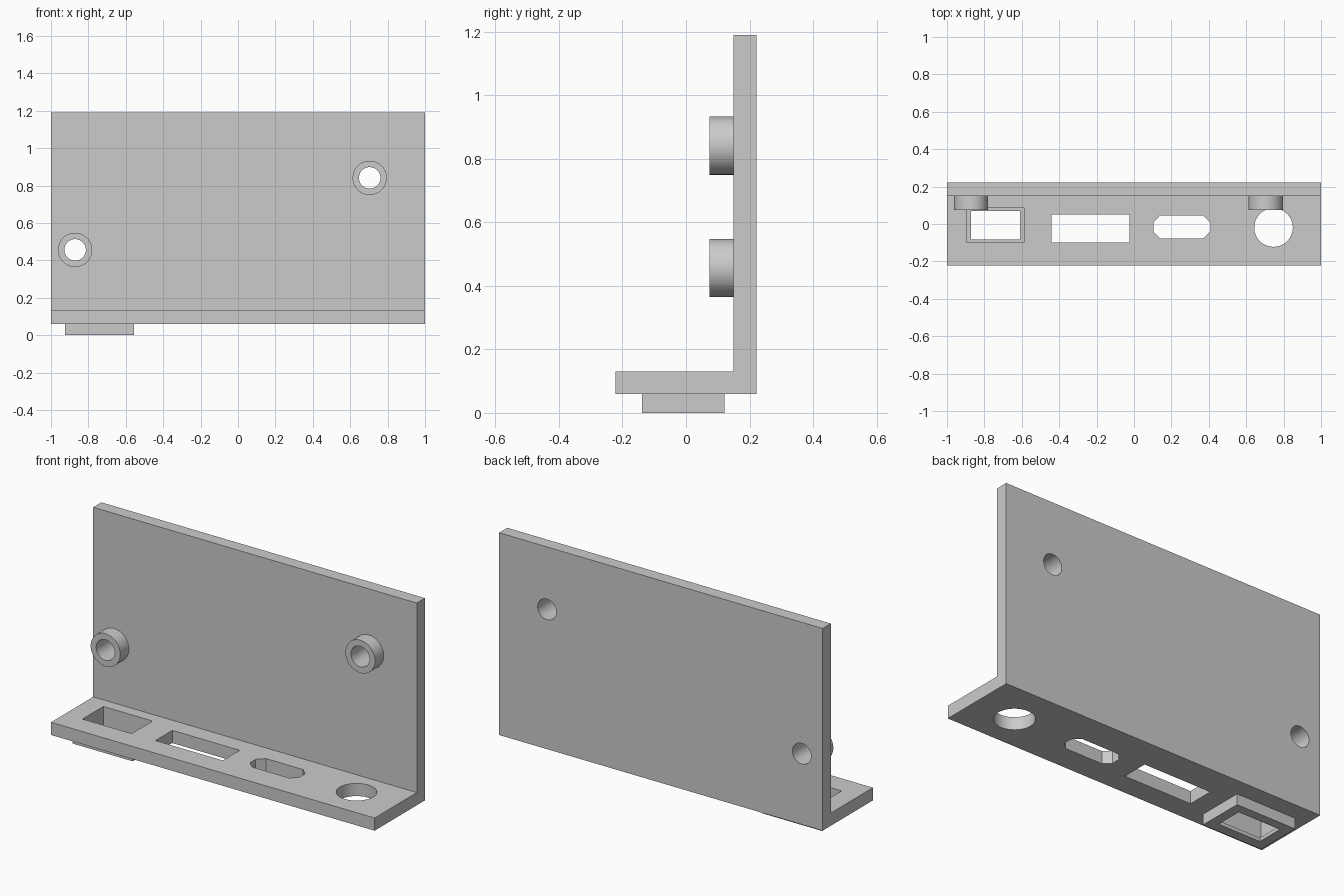
import bpy, bmesh, math
from mathutils import Matrix, Vector

if "Cube" in bpy.data.objects:
    bpy.data.objects.remove(bpy.data.objects["Cube"])


def prism(name, pts, vec):
    """Closed solid: polygon swept along vec."""
    bm = bmesh.new()
    face = bm.faces.new([bm.verts.new(p) for p in pts])
    ext = bmesh.ops.extrude_face_region(bm, geom=[face])
    bmesh.ops.translate(bm, vec=Vector(vec),
                        verts=[v for v in ext["geom"] if isinstance(v, bmesh.types.BMVert)])
    bmesh.ops.recalc_face_normals(bm, faces=bm.faces)
    mesh = bpy.data.meshes.new(name)
    bm.to_mesh(mesh)
    bm.free()
    ob = bpy.data.objects.new(name, mesh)
    bpy.context.collection.objects.link(ob)
    return ob


def block(name, x0, x1, y0, y1, z0, z1, c=0.0):
    """Upright block, optionally with plan corners chamfered by c."""
    if c:
        pts = [(x0 + c, y0), (x1 - c, y0), (x1, y0 + c), (x1, y1 - c),
               (x1 - c, y1), (x0 + c, y1), (x0, y1 - c), (x0, y0 + c)]
    else:
        pts = [(x0, y0), (x1, y0), (x1, y1), (x0, y1)]
    return prism(name, [(x, y, z0) for x, y in pts], (0, 0, z1 - z0))


def cylinder(name, centre, r, vec, n=64):
    """Cylinder starting at centre and running along vec."""
    rot = Vector((0, 0, 1)).rotation_difference(Vector(vec)).to_matrix()
    pts = [Vector(centre) + rot @ Vector((r * math.cos(2 * math.pi * i / n),
                                          r * math.sin(2 * math.pi * i / n), 0))
           for i in range(n)]
    return prism(name, pts, vec)


def combine(target, tool, operation):
    """Apply a boolean and drop the tool object."""
    mod = target.modifiers.new(tool.name, 'BOOLEAN')
    mod.operation, mod.solver, mod.object = operation, 'EXACT', tool
    bpy.context.view_layer.objects.active = target
    bpy.ops.object.modifier_apply(modifier=mod.name)
    bpy.data.objects.remove(tool, do_unlink=True)


# L-shaped bracket: base shelf and back plate
profile = [(-0.222, 0.06), (0.222, 0.06), (0.222, 1.19),
           (0.15, 1.19), (0.15, 0.131), (-0.222, 0.131)]
bracket = prism("bracket", [(-1, y, z) for y, z in profile], (2, 0, 0))

# Socket shroud under the shelf
combine(bracket, block("socket_shroud", -0.925, -0.555, -0.138, 0.121, 0, 0.09), 'UNION')

# Stand-offs on the back plate, each with a through hole
for x, z in [(-0.871, 0.456), (0.704, 0.841)]:
    combine(bracket, cylinder("standoff", (x, 0.074, z), 0.0915, (0, 0.1, 0)), 'UNION')
    combine(bracket, cylinder("screw_hole", (x, 0.0, z), 0.0575, (0, 0.4, 0)), 'DIFFERENCE')

# Stepped socket pocket, plus the other shelf openings
for cutter in [
    block("socket_pocket", -0.892, -0.588, -0.099, 0.085, 0.02, 0.2),
    block("socket_hole", -0.871, -0.609, -0.083, 0.069, -0.1, 0.1),
    block("rectangular_slot", -0.442, -0.025, -0.098, 0.051, -0.1, 0.2),
    block("chamfered_slot", 0.103, 0.408, -0.077, 0.046, -0.1, 0.2, c=0.037),
    cylinder("round_hole", (0.746, -0.019, -0.1), 0.103, (0, 0, 0.3)),
]:
    combine(bracket, cutter, 'DIFFERENCE')

# Smooth the round walls only
bpy.ops.object.select_all(action='DESELECT')
bracket.select_set(True)
bpy.context.view_layer.objects.active = bracket
bpy.ops.object.shade_smooth_by_angle(angle=math.radians(30))
